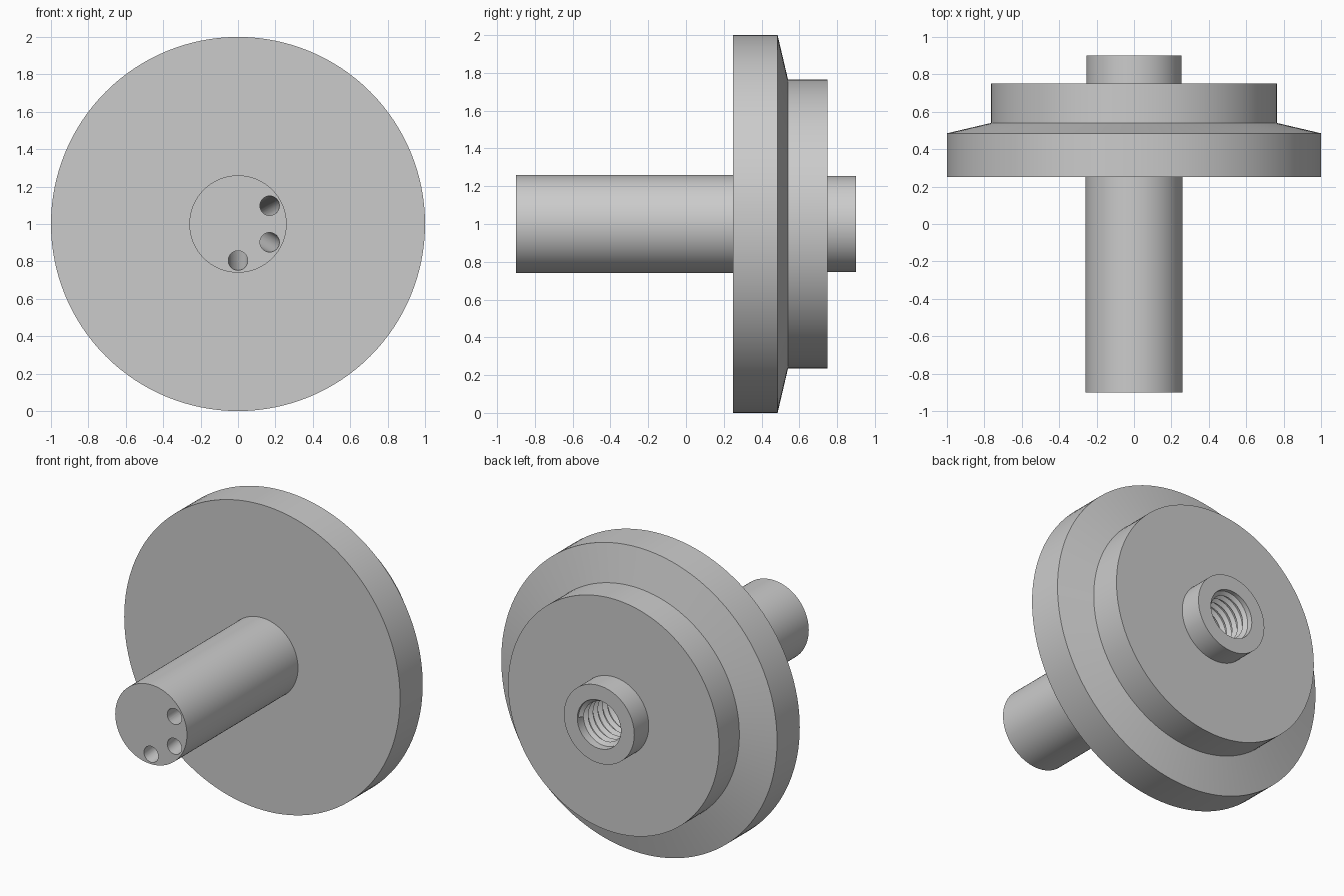
import bpy, bmesh
from math import sin, cos, pi, radians
from mathutils import Vector, Matrix

cube = bpy.data.objects.get("Cube")
if cube:
    bpy.data.objects.remove(cube, do_unlink=True)

AXIS_Z = 1.0
BORE_R, BORE_END, BACK = 0.158, 0.22, 0.9

steel = bpy.data.materials.new("plain_grey")
steel.use_nodes = True
grey = (0.6, 0.6, 0.6, 1)
steel.diffuse_color = grey
steel.node_tree.nodes["Principled BSDF"].inputs["Base Color"].default_value = grey


def make_object(name, bm):
    bmesh.ops.recalc_face_normals(bm, faces=bm.faces)
    mesh = bpy.data.meshes.new(name)
    bm.to_mesh(mesh)
    bm.free()
    mesh.materials.append(steel)
    obj = bpy.data.objects.new(name, mesh)
    bpy.context.collection.objects.link(obj)
    return obj


def activate(obj):
    bpy.ops.object.select_all(action='DESELECT')
    obj.select_set(True)
    bpy.context.view_layer.objects.active = obj


def lathe(name, profile, steps=128):
    """Spin (radius, y) points around the shaft axis."""
    bm = bmesh.new()
    verts = [bm.verts.new((r, y, AXIS_Z)) for r, y in profile]
    edges = [bm.edges.new(pair) for pair in zip(verts, verts[1:])]
    bmesh.ops.spin(bm, geom=verts + edges, cent=(0, 0, AXIS_Z), axis=(0, 1, 0),
                   angle=2 * pi, steps=steps, use_duplicate=False)
    bmesh.ops.remove_doubles(bm, verts=bm.verts, dist=1e-5)
    return make_object(name, bm)


def rod(name, start, end, radius):
    """Closed cylinder between two points."""
    d = end - start
    bm = bmesh.new()
    mat = Matrix.Translation((start + end) / 2) @ d.to_track_quat('Z', 'Y').to_matrix().to_4x4()
    bmesh.ops.create_cone(bm, cap_ends=True, segments=32, radius1=radius,
                          radius2=radius, depth=d.length, matrix=mat)
    return make_object(name, bm)


# Shaft, stepped flange and rear boss with its bore
body = lathe("flanged_shaft", [
    (0, -0.9), (0.26, -0.9), (0.26, 0.25), (1.0, 0.25), (1.0, 0.485),
    (0.765, 0.54), (0.765, 0.75), (0.255, 0.75), (0.255, BACK),
    (BORE_R, BACK), (BORE_R, BORE_END), (0, BORE_END)])

# Slanted channels from the shaft's front face to the bore
for deg in (-90, -30, 30):
    out = Vector((cos(radians(deg)), 0, sin(radians(deg))))
    front = out * 0.195 + Vector((0, -0.9, AXIS_Z))
    rear = out * 0.08 + Vector((0, BORE_END + 0.04, AXIS_Z))
    front -= (rear - front) * 0.05
    front += out * 0.0004
    cutter = rod("channel_cutter", front, rear, 0.052)
    cutter.hide_render = True
    activate(body)
    mod = body.modifiers.new("channel", 'BOOLEAN')
    mod.operation, mod.solver, mod.object = 'DIFFERENCE', 'EXACT', cutter
    bpy.ops.object.modifier_apply(modifier=mod.name)
    bpy.data.objects.remove(cutter, do_unlink=True)

# Helical thread ridge inside the bore
bm = bmesh.new()
pitch, per_turn = 0.05, 48
section = ((BORE_R + 0.004, -0.02), (0.134, 0), (BORE_R + 0.004, 0.02))
count = int((BACK - BORE_END - 0.08) / pitch * per_turn)
rings = []
for i in range(count + 1):
    a = 2 * pi * i / per_turn
    y = BACK - 0.03 - pitch * i / per_turn
    rings.append([bm.verts.new((r * cos(a), y + dy, AXIS_Z + r * sin(a)))
                  for r, dy in section])
for p, q in zip(rings, rings[1:]):
    for k in range(3):
        n = (k + 1) % 3
        bm.faces.new((p[k], p[n], q[n], q[k]))
bm.faces.new(rings[0])
bm.faces.new(rings[-1])
thread = make_object("bore_thread", bm)

# Smooth round surfaces, sharp corners
for obj in (body, thread):
    activate(obj)
    bpy.ops.object.shade_smooth_by_angle(angle=radians(12))
